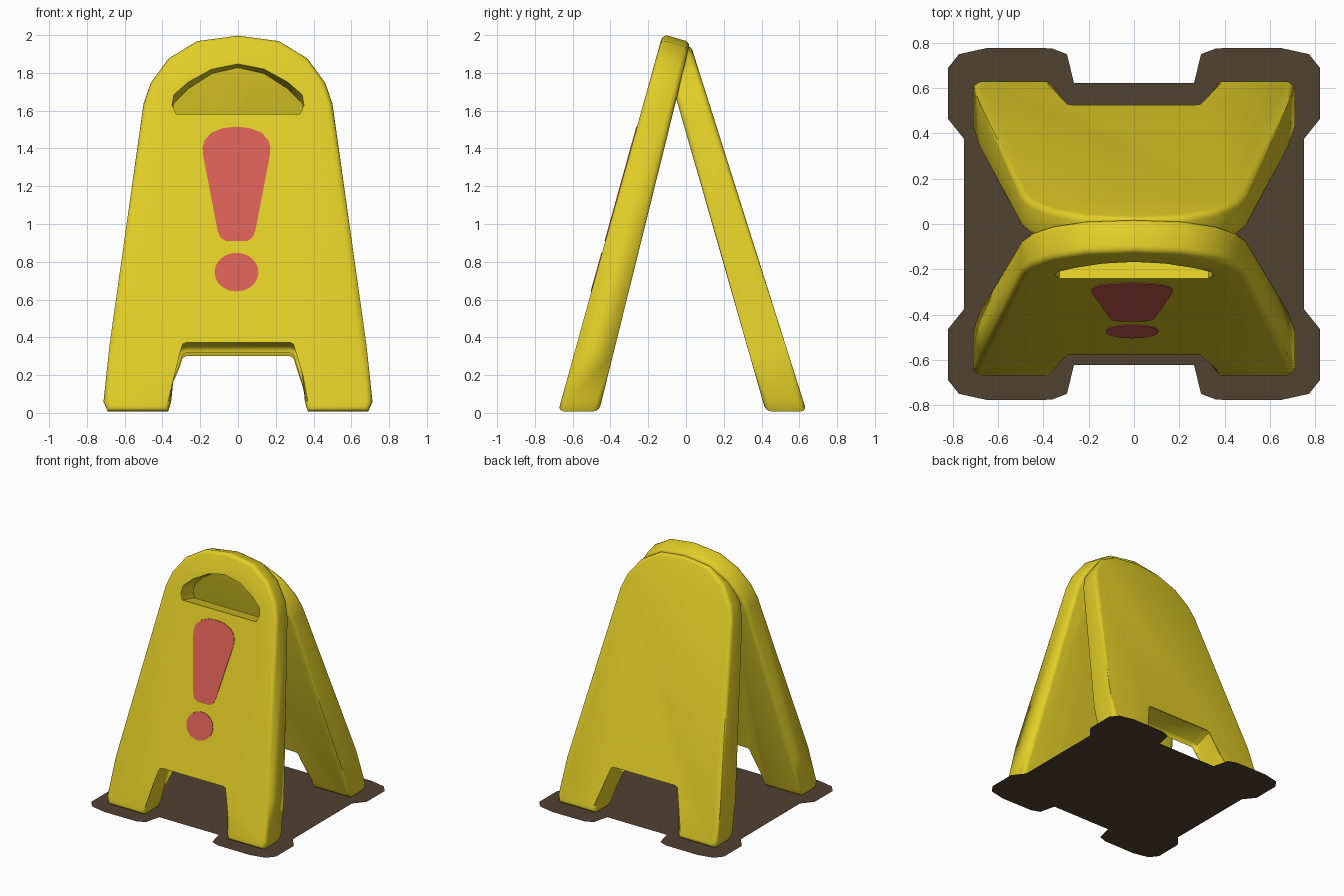
import bpy, bmesh, math

cube = bpy.data.objects.get("Cube")
if cube:
    bpy.data.objects.remove(cube, do_unlink=True)


def material(name, rgb):
    m = bpy.data.materials.new(name)
    m.use_nodes = True
    m.diffuse_color = (*rgb, 1)
    bsdf = next(n for n in m.node_tree.nodes if n.type == 'BSDF_PRINCIPLED')
    bsdf.inputs["Base Color"].default_value = (*rgb, 1)
    return m


YELLOW = material("warning yellow", (0.76, 0.62, 0.02))
RED = material("mark red", (0.68, 0.115, 0.09))
BROWN = material("base brown", (0.08, 0.054, 0.03))


def mirrored(half):
    """Close a right-hand outline by adding its reflection across x = 0."""
    return half + [(-x, z) for x, z in reversed(half) if x > 0]


def line(y, slope):
    """Sloping side line: depth y as a function of height."""
    return lambda z: y + slope * (z - 0.05)


def make_object(name, bm, mat):
    bmesh.ops.recalc_face_normals(bm, faces=bm.faces)
    mesh = bpy.data.meshes.new(name)
    bm.to_mesh(mesh)
    bm.free()
    mesh.materials.append(mat)
    obj = bpy.data.objects.new(name, mesh)
    bpy.context.collection.objects.link(obj)
    return obj


def slab(name, outline, near, far, mat, bevel=0):
    """Join two copies of an outline, placed by the near and far functions."""
    bm = bmesh.new()
    a = [bm.verts.new(near(x, z)) for x, z in outline]
    b = [bm.verts.new(far(x, z)) for x, z in outline]
    caps = [bm.faces.new(a), bm.faces.new(b[::-1])]
    n = len(outline)
    for i in range(n):
        j = (i + 1) % n
        bm.faces.new((a[j], a[i], b[i], b[j]))
    if bevel:
        rims = list({e for f in caps for e in f.edges})
        bmesh.ops.bevel(bm, geom=rims, offset=bevel, offset_type='OFFSET',
                        segments=3, profile=0.5, affect='EDGES', clamp_overlap=True)
    return make_object(name, bm, mat)


def smooth(obj):
    bpy.ops.object.select_all(action='DESELECT')
    obj.select_set(True)
    bpy.context.view_layer.objects.active = obj
    bpy.ops.object.shade_smooth_by_angle(angle=math.radians(40))


# Board outline with rounded top and two feet
BOARD = mirrored([(0, 2.005), (0.217, 1.976), (0.367, 1.885), (0.462, 1.755),
                  (0.5, 1.645), (0.68, 0.36), (0.712, 0.06), (0.69, 0.008),
                  (0.37, 0.008), (0.354, 0.06), (0.338, 0.32), (0.318, 0.385),
                  (0.28, 0.402)])


def board(name, outer, inner, slope, scale):
    def near(x, z):
        return (x, outer(z * scale), z * scale)

    def far(x, z):
        z *= scale
        if z > 0.1:  # edges run square to the board, feet stay level
            z -= slope * abs(inner(z) - outer(z))
        return (x, inner(z), z)
    return slab(name, BOARD, near, far, YELLOW, bevel=0.03)


front_y = line(-0.665, 0.277)
front_board = board("front_board", front_y, line(-0.45, 0.248), 0.27, 1)
rear_board = board("rear_board", line(0.625, -0.316), line(0.41, -0.286), 0.3, 0.972)

# Hand hole through the front board
hole = mirrored([(0, 1.847), (0.138, 1.82), (0.265, 1.75), (0.339, 1.685),
                 (0.349, 1.63), (0.328, 1.583)])


def along(t):
    return lambda x, z: (x, front_y(z) + t, z - 0.277 * t)


cutter = slab("hand_hole_cutter", hole, along(-0.15), along(0.4), YELLOW)
cut = front_board.modifiers.new("hand hole", 'BOOLEAN')
cut.operation = 'DIFFERENCE'
cut.solver = 'EXACT'
cut.object = cutter
bpy.context.view_layer.objects.active = front_board
bpy.ops.object.modifier_apply(modifier=cut.name)
bpy.data.objects.remove(cutter, do_unlink=True)

smooth(front_board)
smooth(rear_board)

# Red warning mark, as thin plates on the front board
bar = mirrored([(0, 1.515), (0.07, 1.508), (0.13, 1.485), (0.168, 1.445),
                (0.179, 1.41), (0.178, 1.37), (0.1, 0.965), (0.085, 0.928),
                (0.055, 0.91)])
dot = [(0.116 * math.cos(a), 0.745 + 0.102 * math.sin(a))
       for a in (math.tau * i / 32 for i in range(32))]
for name, shape in (("mark_bar", bar), ("mark_dot", dot)):
    slab(name, shape,
         lambda x, z: (x - 0.008, front_y(z) - 0.004, z),
         lambda x, z: (x - 0.008, front_y(z) + 0.004, z), RED)

# Flat ground base with four corner pads
quarter = [(0.265, 0.622), (0.296, 0.75), (0.364, 0.776), (0.645, 0.778),
           (0.773, 0.75), (0.822, 0.688), (0.822, 0.465), (0.75, 0.375)]
right = quarter + [(x, -y) for x, y in reversed(quarter)]
bm = bmesh.new()
face = bm.faces.new([bm.verts.new((x, y, 0)) for x, y in mirrored(right)])
if face.normal.z < 0:
    face.normal_flip()
base = make_object("ground_base", bm, BROWN)
if base.data.polygons[0].normal.z < 0:
    base.data.flip_normals()
